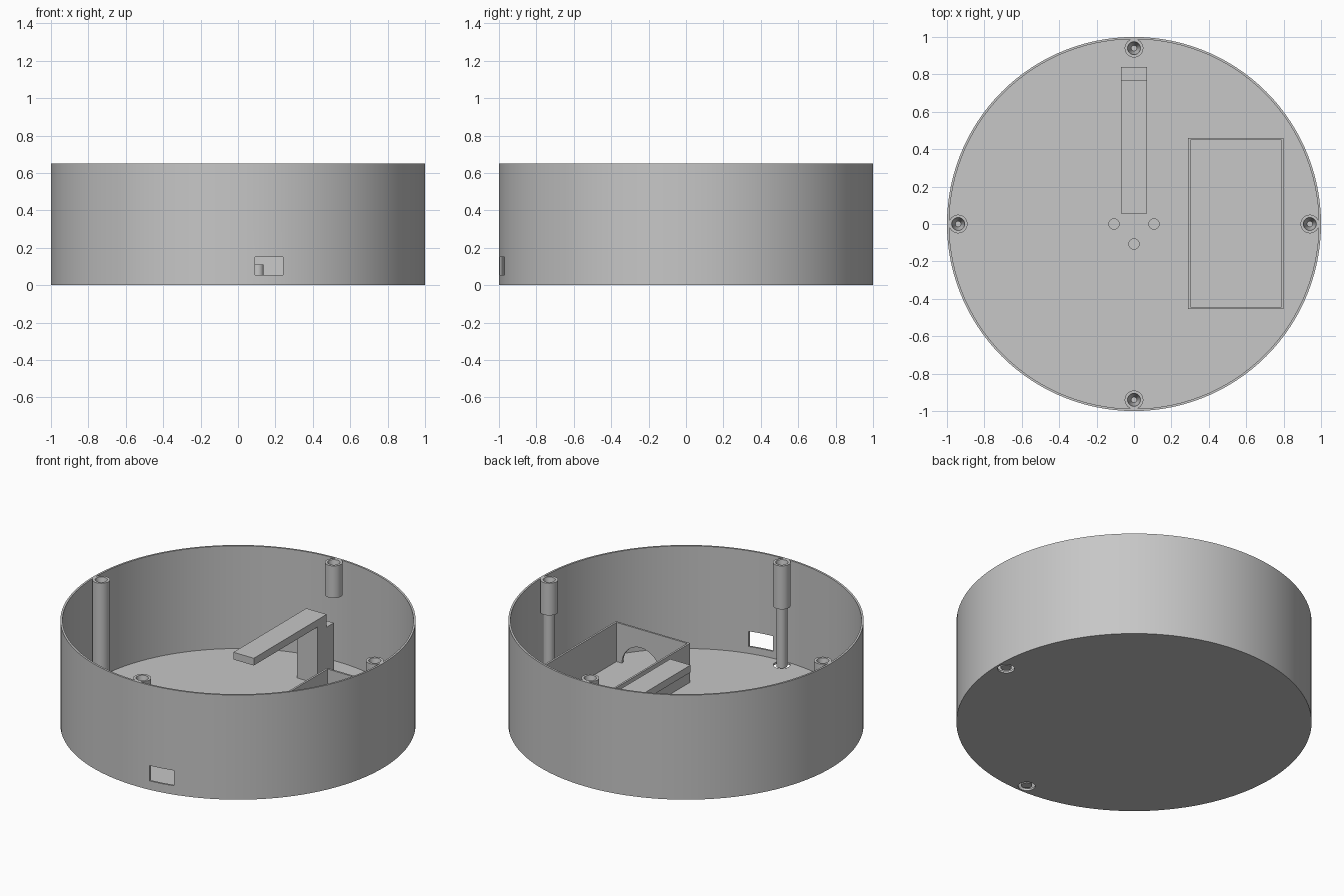
import bpy
from math import pi

cube = bpy.data.objects.get("Cube")
if cube:
    bpy.data.objects.remove(cube, do_unlink=True)

grey = bpy.data.materials.new("plain grey")
grey.use_nodes = True
GREY = (0.57, 0.57, 0.57, 1)
grey.diffuse_color = GREY
grey.node_tree.nodes["Principled BSDF"].inputs["Base Color"].default_value = GREY

HEIGHT, FLOOR, POST_AT = 0.65, 0.012, 0.94


def finish(name):
    ob = bpy.context.object
    ob.name = name
    ob.data.materials.append(grey)
    bpy.ops.object.transform_apply(location=True, rotation=True, scale=True)
    return ob


def box(name, x0, x1, y0, y1, z0, z1):
    bpy.ops.mesh.primitive_cube_add(size=1, location=((x0 + x1) / 2, (y0 + y1) / 2, (z0 + z1) / 2))
    bpy.context.object.scale = (x1 - x0, y1 - y0, z1 - z0)
    return finish(name)


def cone(name, x, y, z0, z1, r0, r1=None, sides=32):
    bpy.ops.mesh.primitive_cone_add(vertices=sides, radius1=r0, radius2=r0 if r1 is None else r1,
                                    depth=z1 - z0, location=(x, y, (z0 + z1) / 2))
    return finish(name)


def boolean(ob, tool, operation="DIFFERENCE"):
    mod = ob.modifiers.new("cut", "BOOLEAN")
    mod.operation, mod.object, mod.solver = operation, tool, "EXACT"
    bpy.context.view_layer.objects.active = ob
    bpy.ops.object.modifier_apply(modifier=mod.name)
    bpy.data.objects.remove(tool, do_unlink=True)


# Round open housing with a thin wall, a cable slot and two holes in the floor
housing = cone("housing", 0, 0, 0, HEIGHT, 1, sides=120)
boolean(housing, cone("cutter", 0, 0, FLOOR, 1, 0.988, sides=120))
boolean(housing, box("cutter", 0.09, 0.24, -1.1, -0.9, 0.055, 0.15))
for x, y in ((POST_AT, 0), (0, -POST_AT)):
    boolean(housing, cone("cutter", x, y, -0.1, FLOOR + 0.01, 0.048))

# Screw posts around the rim, each with a tapered blind hole
posts = (("left_post", POST_AT, 0, 0.45), ("right_post", -POST_AT, 0, 0.005),
         ("front_post", 0, -POST_AT, 0.38), ("back_post", 0, POST_AT, 0.45))
for name, x, y, bottom in posts:
    post = cone(name, x, y, bottom, HEIGHT, 0.05)
    boolean(post, cone("cutter", x, y, HEIGHT - 0.12, HEIGHT + 0.002, 0.015, 0.035))

# Slim stems under the two posts that stand over the floor holes
cone("left_stem", POST_AT, 0, 0.005, 0.46, 0.031)
cone("front_stem", 0, -POST_AT, 0.005, 0.39, 0.031)

# Open battery compartment with a rounded opening in its front wall
tray = box("compartment", 0.29, 0.80, -0.455, 0.46, 0.005, 0.255)
boolean(tray, box("cutter", 0.302, 0.788, -0.443, 0.448, -0.1, 0.5))
bpy.ops.mesh.primitive_cylinder_add(vertices=48, radius=0.13, depth=0.1,
                                    location=(0.62, -0.45, FLOOR), rotation=(pi / 2, 0, 0))
boolean(tray, finish("cutter"))

# Bracket: column, neck and overhanging arm
bracket = box("bracket", -0.07, 0.07, 0.68, 0.84, 0.005, 0.33)
boolean(bracket, box("neck", -0.07, 0.07, 0.68, 0.77, 0.32, 0.39), "UNION")
boolean(bracket, box("arm", -0.07, 0.07, 0.055, 0.77, 0.365, 0.41), "UNION")

# Three short pegs on the floor near the centre
for i, (x, y) in enumerate(((-0.107, 0), (0.107, 0), (0, -0.107))):
    cone(f"peg_{i + 1}", x, y, 0.005, 0.11, 0.03)

# Smooth the round walls and keep the edges sharp
bpy.ops.object.select_all(action="DESELECT")
for ob in bpy.context.scene.objects:
    if ob.type == "MESH":
        ob.select_set(True)
        bpy.context.view_layer.objects.active = ob
bpy.ops.object.shade_smooth_by_angle(angle=pi / 6)
